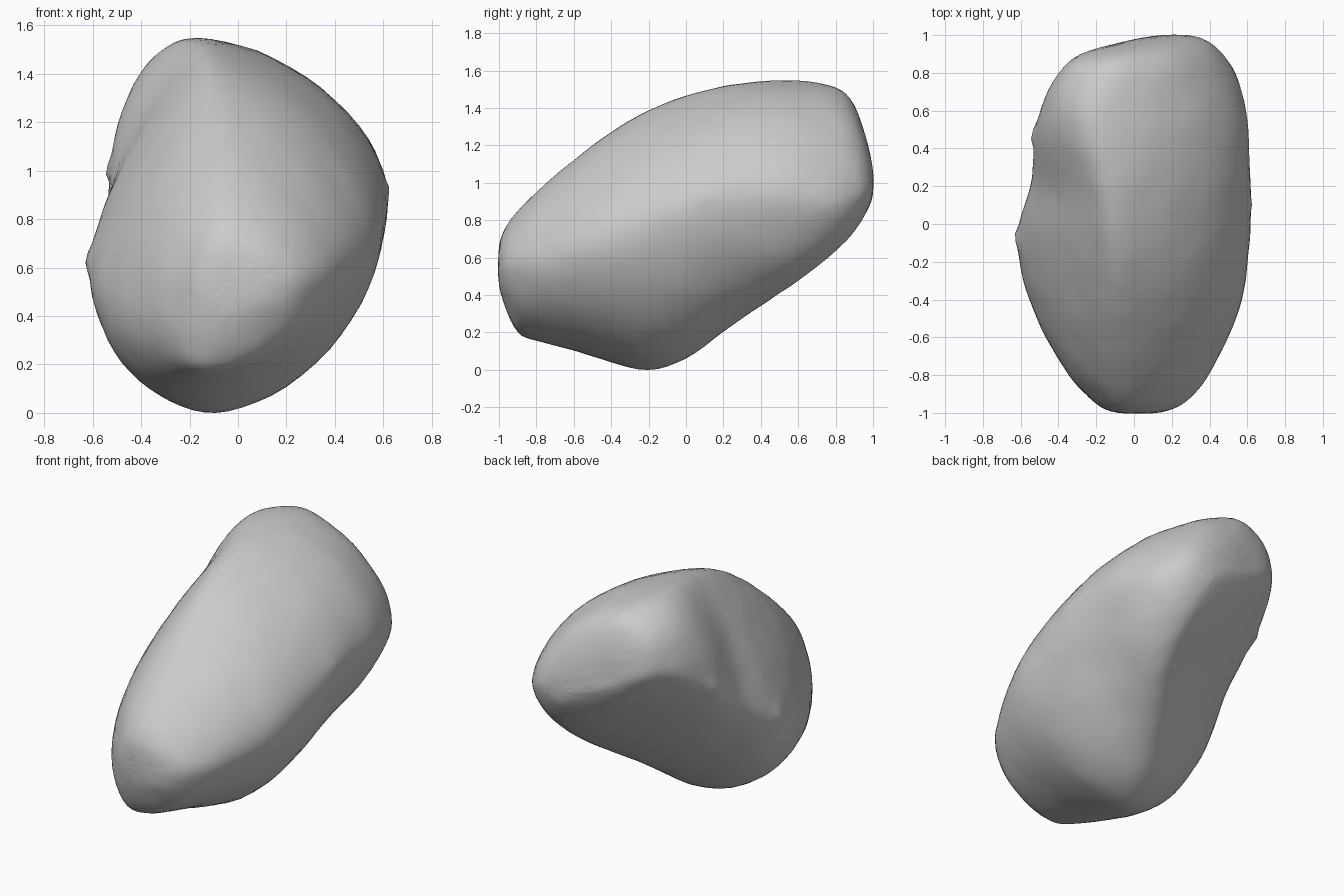
import bpy
import bmesh
import math
import random
from mathutils import Vector, noise

cube = bpy.data.objects.get("Cube")
if cube:
    bpy.data.objects.remove(cube, do_unlink=True)

random.seed(4)
SIDES = 64      # points around each cross-section
STEPS = 4       # sections between stations

# Stations front to back:
# y, left edge x, right edge x, left edge z, right edge z, top z, keel z, keel x
stations = [
    (-1.005, -.08, .13, .57, .57, .68, .46, 0),
    (-.97, -.18, .24, .55, .57, .77, .35, -.04),
    (-.9, -.26, .32, .5, .58, .86, .2, -.1),
    (-.8, -.35, .4, .48, .6, .97, .165, -.13),
    (-.6, -.47, .505, .47, .66, 1.14, .11, -.13),
    (-.4, -.56, .58, .5, .72, 1.29, .05, -.12),
    (-.2, -.615, .61, .57, .8, 1.405, 0, -.1),
    (0, -.62, .625, .66, .88, 1.485, .06, -.05),
    (.2, -.55, .625, .8, .93, 1.535, .21, .03),
    (.4, -.54, .615, .95, .95, 1.56, .35, .13),
    (.6, -.505, .6, 1.09, .95, 1.565, .48, .25),
    (.8, -.41, .54, 1.2, .92, 1.53, .64, .28),
    (.9, -.29, .475, 1.18, .94, 1.44, .75, .27),
    (.96, -.08, .41, 1.08, .97, 1.27, .84, .25),
    (1.005, .13, .31, 1, 1, 1.08, .93, .22),
]


def spline(a, b, c, d, t):
    """Catmull-Rom blend from b to c."""
    return b + .5 * t * (c - a + t * (2*a - 5*b + 4*c - d + t * (3*(b - c) + d - a)))


def smooth(low, high, v):
    t = min(max((v - low) / (high - low), 0), 1)
    return t * t * (3 - 2 * t)


def arc(start, end, corner, power, t):
    """Superelliptic quarter turn between two extreme points."""
    c = max(math.cos(t * math.pi / 2), 0) ** (2 / power)
    s = math.sin(t * math.pi / 2) ** (2 / power)
    return corner + (start - corner) * c + (end - corner) * s


def section(y, xl, xr, zl, zr, zt, zb, xb):
    """Closed outline made of four quarter turns."""
    xt = max(-.12 - .1 * y, xl + .3 * (xr - xl))
    top, keel = Vector((xt, y, zt)), Vector((xb, y, zb))
    left, right = Vector((xl, y, zl)), Vector((xr, y, zr))
    # Sloping shoulder, broad hollow on the flank, flat face below the back
    shoulder = 1.7 - .12 * math.exp(-(y / .35) ** 2) - .1 * smooth(.5, .8, y)
    hollow = 2 - .68 * smooth(-1.1, -.1, y) * (1 - smooth(.05, .68, y))
    flat = 2.15 - .85 * smooth(-.8, .6, y)
    quarters = [
        (right, top, Vector((xt, y, zr)), shoulder),
        (top, left, Vector((xt, y, zl)), hollow),
        (left, keel, Vector((xb, y, zl)), flat),
        (keel, right, Vector((xb, y, zr)), 1.75),
    ]
    n = SIDES // 4
    return [arc(a, b, c, p, i / n) for a, b, c, p in quarters for i in range(n)]


# Stone body lofted through the sections
bm = bmesh.new()
rings = []
last = len(stations) - 1
for k in range(last * STEPS + 1):
    i = min(k // STEPS, last - 1)
    near = [stations[min(max(i + o, 0), last)] for o in (-1, 0, 1, 2)]
    outline = section(*[spline(*vals, k / STEPS - i) for vals in zip(*near)])
    rings.append([bm.verts.new(p) for p in outline])
for a, b in zip(rings, rings[1:]):
    for i in range(SIDES):
        j = (i + 1) % SIDES
        bm.faces.new((a[i], a[j], b[j], b[i]))

# Rounded end caps
for ring in (rings[0], rings[-1]):
    hub = bm.verts.new(sum((v.co for v in ring), Vector()) / SIDES)
    for i in range(SIDES):
        bm.faces.new((ring[i], ring[(i + 1) % SIDES], hub))

# Soften the seams, then weather the surface slightly
bmesh.ops.remove_doubles(bm, verts=bm.verts, dist=.002)
for _ in range(8):
    bmesh.ops.smooth_vert(bm, verts=bm.verts, factor=.4,
                          use_axis_x=True, use_axis_y=True, use_axis_z=True)
bmesh.ops.recalc_face_normals(bm, faces=bm.faces)
bm.normal_update()
for v, n in [(v, v.normal.copy()) for v in bm.verts]:
    v.co += n * (.004 * noise.noise(v.co * 6) + random.uniform(-.0008, .0008))

# Small chips standing out on the flanks
for spot, size in (((-.54, .48, 1), .03), ((-.62, -.07, .64), .02), ((.62, .1, .95), .012)):
    for v in bm.verts:
        fall = math.exp(-((v.co - Vector(spot)).length / .05) ** 2)
        v.co.x += math.copysign(size * fall, spot[0])

# Rest on the ground
ground = min(v.co.z for v in bm.verts)
bmesh.ops.translate(bm, verts=bm.verts, vec=(0, 0, -ground))
bmesh.ops.triangulate(bm, faces=bm.faces)

mesh = bpy.data.meshes.new("stone")
bm.to_mesh(mesh)
bm.free()
stone = bpy.data.objects.new("stone", mesh)
bpy.context.collection.objects.link(stone)

# Plain grey stone colour
grey = bpy.data.materials.new("stone_grey")
grey.use_nodes = True
colour = (.6, .6, .6, 1)
grey.diffuse_color = colour
grey.node_tree.nodes["Principled BSDF"].inputs["Base Color"].default_value = colour
mesh.materials.append(grey)

bpy.context.view_layer.objects.active = stone
stone.select_set(True)
bpy.ops.object.shade_smooth_by_angle(angle=math.radians(30))
